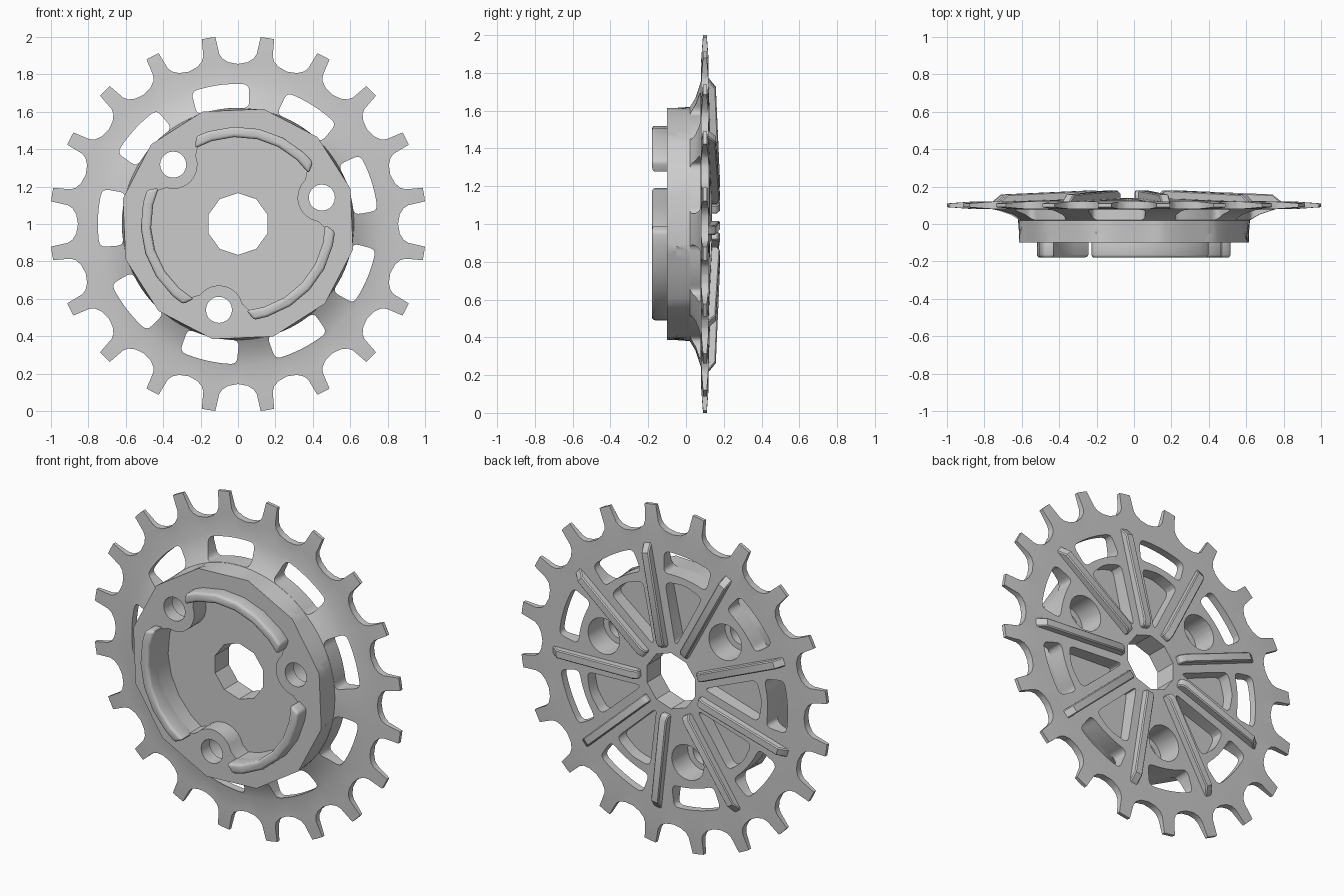
import bpy, bmesh, math
from mathutils import Matrix, Vector

if "Cube" in bpy.data.objects:
    bpy.data.objects.remove(bpy.data.objects["Cube"], do_unlink=True)

GREY = (0.6, 0.6, 0.6, 1.0)
metal = bpy.data.materials.new("grey_metal")
metal.use_nodes = True
metal.diffuse_color = GREY
metal.node_tree.nodes["Principled BSDF"].inputs["Base Color"].default_value = GREY

SECTOR = 40       # nine spokes
PHASE = 17.5      # angle of the first bolt boss
BOSS_R = 0.47     # bolt circle radius
BOSSES = [PHASE + 120 * k for k in range(3)]


def polar(r, deg):
    a = math.radians(deg)
    return (r * math.cos(a), r * math.sin(a))


def circle(r, n, centre=(0, 0), turn=0):
    pts = [polar(r, turn + 360 * i / n) for i in range(n)]
    return [(x + centre[0], z + centre[1]) for x, z in pts]


def rounded(pts, radius, steps=4):
    """Replace each corner of an outline by a short curve."""
    result = []
    pts = [Vector(p) for p in pts]
    for i, p in enumerate(pts):
        ends = []
        for q in (pts[i - 1], pts[(i + 1) % len(pts)]):
            side = q - p
            ends.append(p + side.normalized() * min(radius, 0.45 * side.length))
        for s in range(steps + 1):
            t = s / steps
            result.append(tuple(ends[0] * (1 - t) ** 2 + p * 2 * t * (1 - t) + ends[1] * t ** 2))
    return result


def make_object(name, bm):
    bmesh.ops.recalc_face_normals(bm, faces=bm.faces)
    mesh = bpy.data.meshes.new(name)
    bm.to_mesh(mesh)
    bm.free()
    mesh.materials.append(metal)
    obj = bpy.data.objects.new(name, mesh)
    bpy.context.collection.objects.link(obj)
    return obj


def bridge(bm, a, b):
    for k in range(len(a)):
        n = (k + 1) % len(a)
        bm.faces.new((a[k], a[n], b[n], b[k]))


def prisms(name, outlines, y0, y1):
    """Closed prisms from x-z outlines about the wheel centre."""
    bm = bmesh.new()
    for pts in outlines:
        ends = [[bm.verts.new((x, y, z + 1)) for x, z in pts] for y in (y0, y1)]
        bm.faces.new(ends[0])
        bm.faces.new(ends[1])
        bridge(bm, *ends)
    return make_object(name, bm)


def activate(obj):
    bpy.ops.object.select_all(action='DESELECT')
    obj.select_set(True)
    bpy.context.view_layer.objects.active = obj


def cut(target, cutter):
    cutter.hide_render = True
    mod = target.modifiers.new("cut", 'BOOLEAN')
    mod.operation = 'DIFFERENCE'
    mod.solver = 'EXACT'
    mod.object = cutter
    activate(target)
    bpy.ops.object.modifier_apply(modifier=mod.name)
    bpy.data.objects.remove(cutter, do_unlink=True)


def finish(obj, bevel=0, segments=1):
    activate(obj)
    if bevel:
        mod = obj.modifiers.new("bevel", 'BEVEL')
        mod.width, mod.segments = bevel, segments
        mod.limit_method, mod.angle_limit = 'ANGLE', math.radians(40)
        bpy.ops.object.modifier_apply(modifier=mod.name)
    bpy.ops.object.shade_smooth_by_angle(angle=math.radians(30))


# Wheel body: turned profile whose front rim is twelve-sided
profile = [(0.63, -0.10), (0.62, 0.02), (0.67, 0.05), (0.76, 0.08), (0.87, 0.08),
           (1.007, 0.09), (1.007, 0.11), (0.87, 0.12), (0.76, 0.12), (0.12, 0.14)]
N = 120
bm = bmesh.new()
rings = []
for i, (r, y) in enumerate(profile):
    ring = []
    for k in range(N):
        step = 360 * k / N
        flat = math.cos(math.radians(15)) / math.cos(math.radians(step % 30 - 15))
        x, z = polar(r * flat if i == 0 else r, PHASE + step)
        ring.append(bm.verts.new((x, y, z + 1)))
    rings.append(ring)
for a, b in zip(rings, rings[1:]):
    bridge(bm, a, b)
bm.faces.new(rings[0])
bm.faces.new(rings[-1])
wheel = make_object("sprocket_wheel", bm)

# Gaps between the twenty teeth
half_gap = [(7.3, 1.1), (6.9, 1.005), (6.3, 0.915), (5.4, 0.888), (3.3, 0.866)]
gap = half_gap + [(0, 0.856)] + [(-a, r) for a, r in reversed(half_gap)]
cut(wheel, prisms("tooth_gaps", [[polar(r, 90 + 18 * k + a) for a, r in gap]
                                 for k in range(20)], -0.3, 0.3))

# Curved slots between the spokes
slots = []
for k in range(9):
    mid = PHASE + SECTOR * k
    slots.append(rounded([polar(0.75, mid + a) for a in (-12, -6, 0, 6, 12)]
                         + [polar(0.622, mid + a) for a in (13, 6, 0, -6, -13)], 0.035))
cut(wheel, prisms("slots", slots, -0.05, 0.3))

# Front recess, pinched inwards around the three bolt bosses
recess = []
LOBE = 0.13
for boss in BOSSES:
    for t in (-15.8, -14, -11, -7, -3.5, 0, 3.5, 7, 11, 14, 15.8):
        s = BOSS_R * math.sin(math.radians(t))
        r = BOSS_R * math.cos(math.radians(t)) - math.sqrt(LOBE ** 2 - s ** 2)
        recess.append(polar(r, boss + t))
    recess += [polar(0.465, boss + t) for t in (20, 30, 45, 60, 75, 90, 100)]
cut(wheel, prisms("recess", [recess], -0.3, 0.01))

# Triangular pockets in the back, skipping the boss sectors
pockets = []
for k in range(9):
    if k % 3:
        mid = PHASE + SECTOR * k
        pockets.append(rounded([polar(0.21, mid), polar(0.57, mid - 12.5),
                                polar(0.585, mid), polar(0.57, mid + 12.5)], 0.04))
cut(wheel, prisms("pockets", pockets, 0.055, 0.3))

# Centre bore, bolt holes and their counterbores
centres = [polar(BOSS_R, b) for b in BOSSES]
holes = [circle(0.165, 10, turn=18)] + [circle(0.07, 20, c) for c in centres]
cut(wheel, prisms("holes", holes, -0.3, 0.3))
cut(wheel, prisms("counterbores", [circle(0.105, 24, c) for c in centres], -0.02, 0.3))
finish(wheel)

# Three raised lips around the recess
lips = []
for boss in BOSSES:
    mid = boss + 60
    outer = [polar(0.52, mid + a) for a in (-38, -30, -15, 0, 15, 30, 38)]
    inner = [polar(0.465, mid + a) for a in (42, 30, 15, 0, -15, -30, -42)]
    lips.append(outer + inner)
finish(prisms("raised_lips", lips, -0.18, -0.07), 0.016, 3)

# Nine tapering ribs on the back of the spokes
rib_side = [(0.20, 0.10), (0.20, 0.165), (0.23, 0.18), (0.74, 0.158), (0.79, 0.118), (0.79, 0.10)]
bm = bmesh.new()
for k in range(9):
    spin = Matrix.Rotation(-math.radians(PHASE + SECTOR * (k + 0.5)), 4, 'Y')
    sides = [[bm.verts.new(spin @ Vector((r, y, w)) + Vector((0, 0, 1)))
              for r, y in rib_side] for w in (-0.025, 0.025)]
    for side in sides:
        bm.faces.new(side)
    bridge(bm, *sides)
finish(make_object("back_ribs", bm), 0.006)
